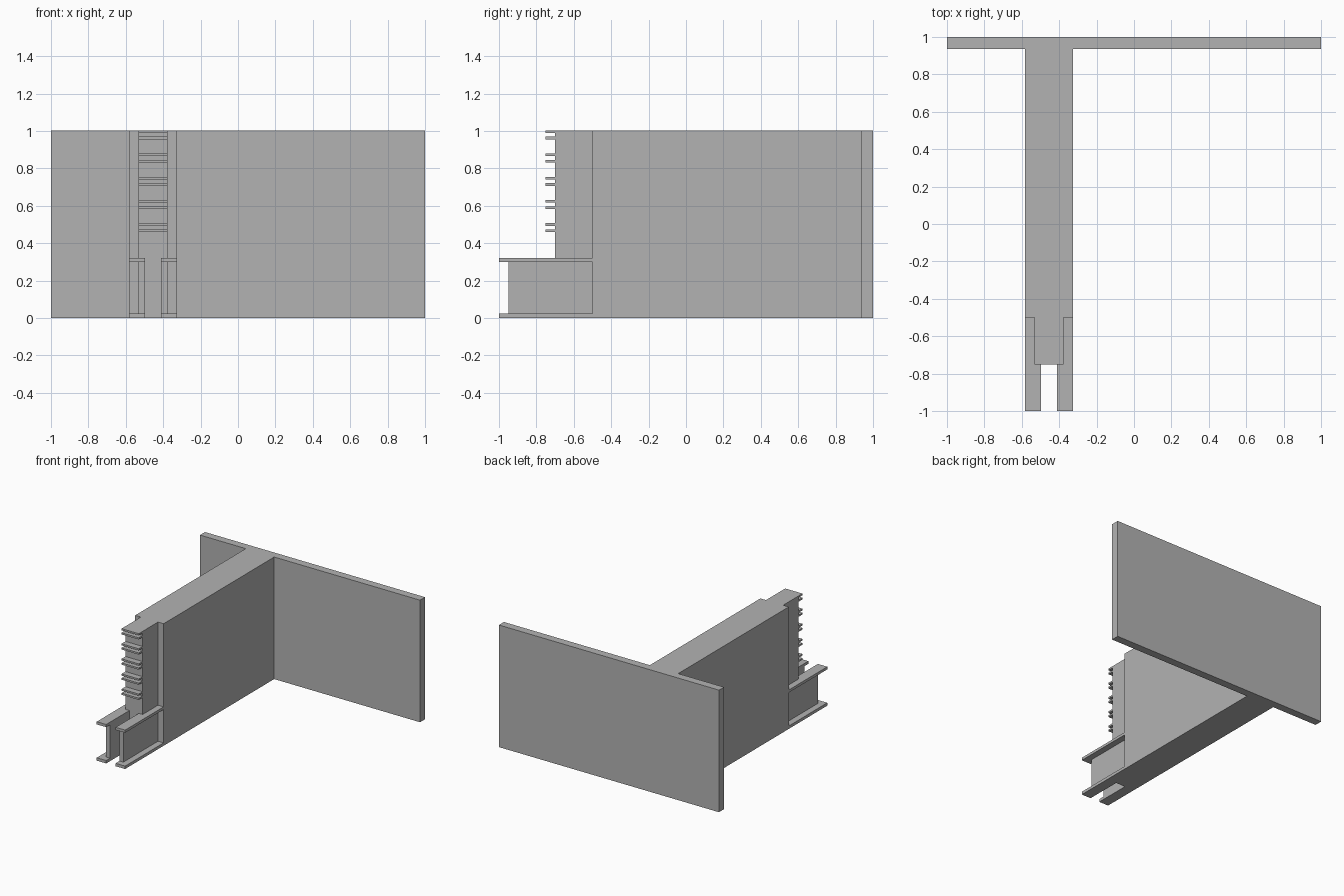
import bpy
import bmesh

if "Cube" in bpy.data.objects:
    bpy.data.objects.remove(bpy.data.objects["Cube"], do_unlink=True)

GREY = (0.45, 0.45, 0.45, 1)
grey = bpy.data.materials.new("plain grey")
grey.use_nodes = True
grey.diffuse_color = GREY
grey.node_tree.nodes["Principled BSDF"].inputs["Base Color"].default_value = GREY

MID = -0.455      # x of the wall's centre line
WALL = 0.129      # half widths
NECK = 0.078
GAP = 0.043
HEIGHT = 1.003


def extrude(name, outline, direction):
    """Closed outline swept along a direction into a solid."""
    bm = bmesh.new()
    face = bm.faces.new([bm.verts.new(p) for p in outline])
    swept = bmesh.ops.extrude_face_region(bm, geom=[face])["geom"]
    verts = [g for g in swept if isinstance(g, bmesh.types.BMVert)]
    bmesh.ops.translate(bm, vec=direction, verts=verts)
    bmesh.ops.recalc_face_normals(bm, faces=bm.faces)
    mesh = bpy.data.meshes.new(name)
    bm.to_mesh(mesh)
    bm.free()
    mesh.materials.append(grey)
    obj = bpy.data.objects.new(name, mesh)
    bpy.context.collection.objects.link(obj)
    return obj


def box(name, x, y, z):
    outline = [(x[0], y[0], z[0]), (x[1], y[0], z[0]),
               (x[1], y[1], z[0]), (x[0], y[1], z[0])]
    return extrude(name, outline, (0, 0, z[1] - z[0]))


# Back panel, long wall and narrow neck share one floor plan
half = [(NECK, -0.7), (NECK, -0.5), (WALL, -0.5), (WALL, 0.935)]
plan = [(MID + x, y, 0) for x, y in half]
plan += [(1, 0.935, 0), (1, 1, 0), (-1, 1, 0), (-1, 0.935, 0)]
plan += [(MID - x, y, 0) for x, y in reversed(half)]
extrude("wall_and_panel", plan, (0, 0, HEIGHT))

# Pairs of thin fins up the front of the neck
for pair in range(5):
    for part, drop in (("upper", 0), ("lower", 0.034)):
        top = HEIGHT - 0.124 * pair - drop
        box(f"{part}_fin_{pair + 1}", (MID - NECK, MID + NECK),
            (-0.75, -0.7), (top - 0.014, top))

# Two channel rails with flanges facing outward
for side, s in (("right", -1), ("left", 1)):
    inner, web, outer = (MID + s * w for w in (GAP, NECK, WALL))
    box(f"{side}_rail_web", (inner, web), (-0.95, -0.5), (0.024, 0.298))
    for part, z in (("bottom", (0, 0.024)), ("top", (0.298, 0.32))):
        box(f"{side}_rail_{part}_flange", (inner, outer), (-1, -0.5), z)
